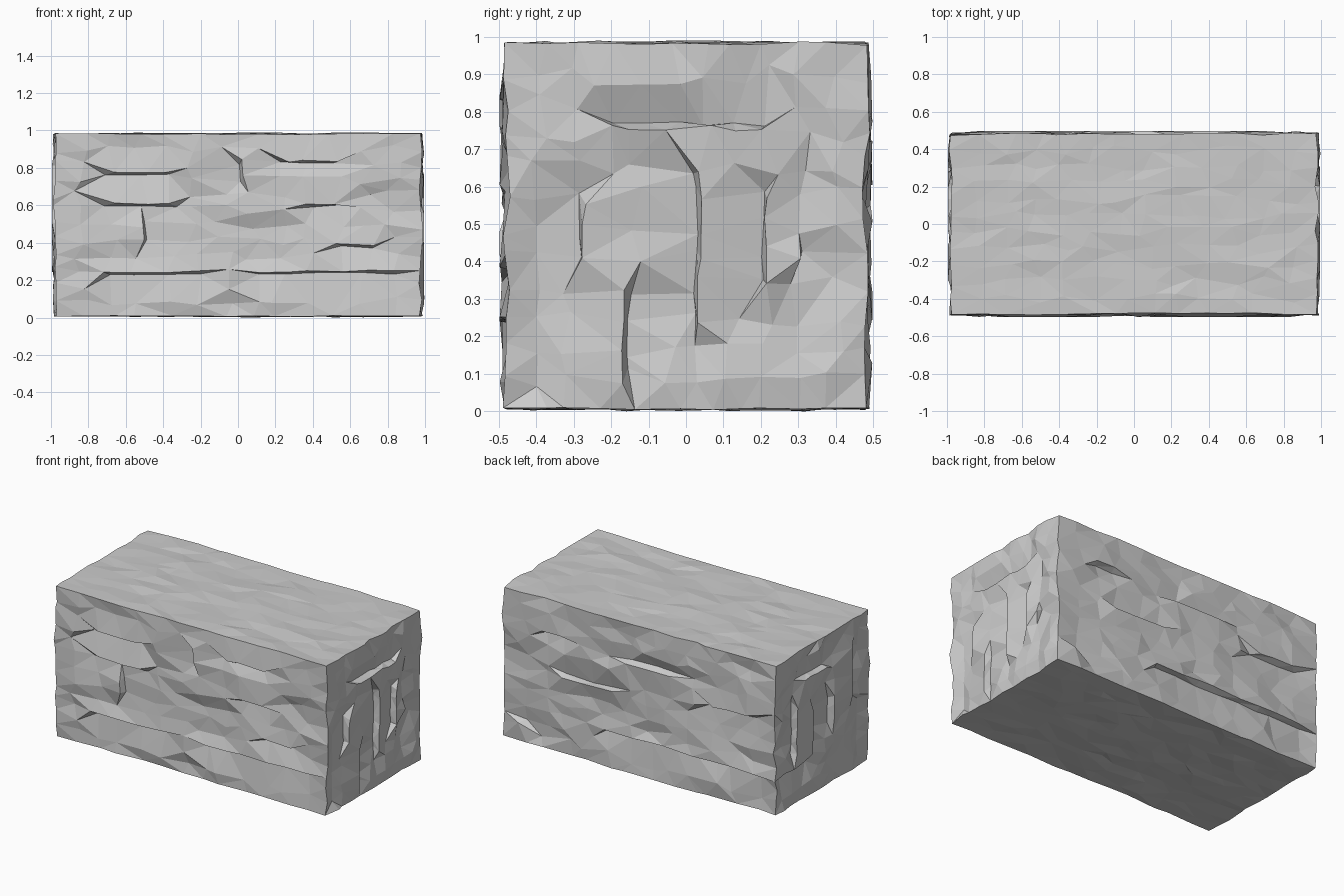
import bpy, bmesh, random
from mathutils import Vector, noise

if "Cube" in bpy.data.objects:
    bpy.data.objects.remove(bpy.data.objects["Cube"])

random.seed(11)
SIZE = (0.978, 0.48, 0.487)      # half extents of the block
MID_Z = 0.503
CUTS = (13, 11, 12)              # facets along x, y, z

# Ledges per face: (axis across the ledge, position, start, end, sign)
# sign +1: the higher side stands out, -1: the lower side stands out
FRONT = [(2, .78, -.72, -.25, 1), (2, .61, -.8, -.25, 1), (2, .61, .3, .65, 1),
         (2, .25, 0, .92, 1), (2, .84, .2, .6, 1), (2, .39, .45, .8, 1),
         (2, .25, -.78, -.2, 1), (0, -.5, .42, .62, -1), (0, .02, .72, .86, 1)]
BACK = [(2, .25, -.99, .3, 1), (2, .61, -.98, -.5, 1), (2, .74, -.35, .15, -1),
        (2, .52, .1, .65, -1), (2, .77, .4, .75, 1), (2, .14, .75, .98, -1)]
RIGHT = [(1, -.40, .03, .52, -1), (1, -.28, .42, .66, 1), (1, -.16, .03, .4, -1),
         (1, .03, .23, .72, 1), (1, .21, .3, .62, 1), (1, .31, .37, .5, -1),
         (2, .77, -.22, .3, -1), (2, .87, -.27, 0, 1)]
LEFT = [(1, .28, .3, .7, -1), (1, .1, .2, .62, 1), (1, -.1, .4, .6, -1),
        (1, -.3, .45, .9, 1), (1, -.4, .2, .5, -1), (2, .25, .1, .48, 1),
        (2, .8, -.1, .3, -1)]
FACES = {(1, -1): FRONT, (1, 1): BACK, (0, 1): RIGHT, (0, -1): LEFT}
# Noise stretch per face normal: long grain on the sides, upright on the ends
GRAIN = ((3, 9, 4), (2.2, 3, 9), (2, 7, 3))
RELIEF = (0.024, 0.022, 0.010)

# Box cut into a lattice of facets
bm = bmesh.new()
bmesh.ops.create_cube(bm, size=2)
for v in bm.verts:
    v.co = Vector(v.co[i] * SIZE[i] for i in range(3)) + Vector((0, 0, MID_Z))
for axis, count in enumerate(CUTS):
    normal = Vector((0, 0, 0))
    normal[axis] = 1
    for k in range(1, count):
        point = Vector((0, 0, MID_Z))
        point[axis] += SIZE[axis] * (2 * k / count - 1)
        bmesh.ops.bisect_plane(bm, geom=bm.verts[:] + bm.edges[:] + bm.faces[:],
                               plane_co=point, plane_no=normal)


def apply_ledges(co, new, axis, side, ledges):
    """Squeeze the rows beside each ledge together, one out and one in."""
    for across, pos, start, end, sign in ledges:
        along = 3 - axis - across
        step = 2 * SIZE[across] / CUTS[across]
        gap = co[across] - pos
        if start <= co[along] <= end and abs(gap) < step:
            up = 1 if gap > 0 else -1
            new[across] = pos + up * 0.006 + random.uniform(-.008, .008)
            out = 0.017 if up * sign > 0 else -0.022
            new[axis] = side * SIZE[axis] + side * out
            return


# Chiselled relief
moved = {}
for v in bm.verts:
    co = v.co.copy()
    local = co - Vector((0, 0, MID_Z))
    on = [i for i in range(3) if abs(abs(local[i]) - SIZE[i]) < 1e-4]
    new = co.copy()
    for i in range(3):
        step = 2 * SIZE[i] / CUTS[i]
        if i in on:
            side = 1 if local[i] > 0 else -1
            p = Vector(co[j] * GRAIN[i][j] for j in range(3))
            amount = noise.noise(p + Vector((5.3, 1.7, 9.1)))
            amount = 0.8 * amount + 0.55 * random.uniform(-1, 1)
            limit = RELIEF[i] * (0.6 if len(on) > 1 else 1)
            new[i] += side * max(-1, min(0.8, amount)) * limit
        else:
            new[i] += random.uniform(-.33, .33) * step
    if len(on) == 1:
        axis = on[0]
        side = 1 if local[axis] > 0 else -1
        apply_ledges(co, new, axis, side, FACES.get((axis, side), []))
    moved[v] = new
for v, co in moved.items():
    v.co = co

bmesh.ops.triangulate(bm, faces=bm.faces[:], quad_method='SHORT_EDGE')
bmesh.ops.recalc_face_normals(bm, faces=bm.faces[:])

# Keep the block on the ground
low = min(v.co.z for v in bm.verts)
for v in bm.verts:
    v.co.z -= low
mesh = bpy.data.meshes.new("stone_block")
bm.to_mesh(mesh)
bm.free()
block = bpy.data.objects.new("stone_block", mesh)
bpy.context.collection.objects.link(block)

grey = bpy.data.materials.new("stone_grey")
grey.diffuse_color = (0.6, 0.6, 0.6, 1)
grey.use_nodes = True
grey.node_tree.nodes["Principled BSDF"].inputs["Base Color"].default_value = grey.diffuse_color
mesh.materials.append(grey)
